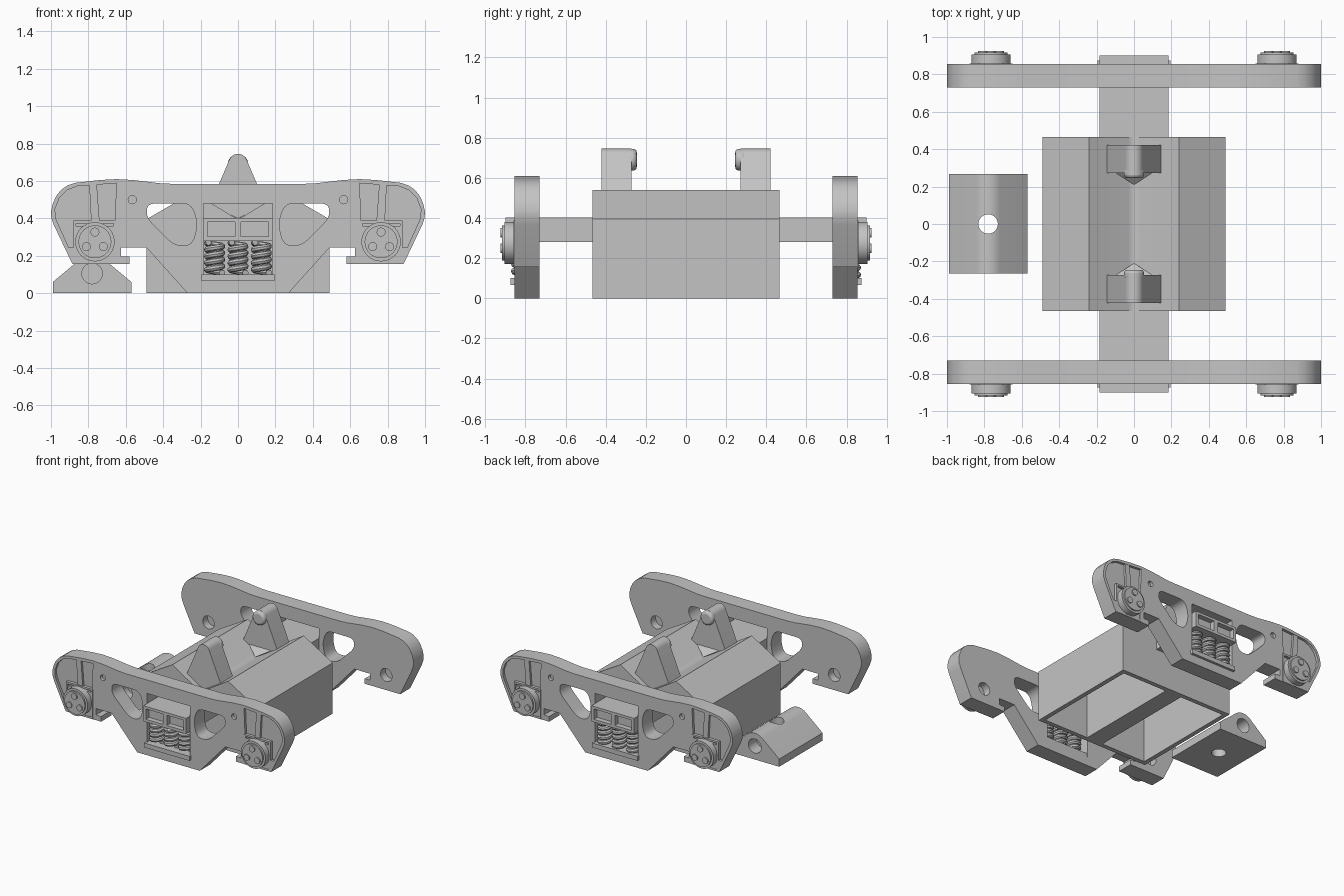
import bpy, bmesh, math
from mathutils import Matrix, Vector

if "Cube" in bpy.data.objects:
    bpy.data.objects.remove(bpy.data.objects["Cube"])

steel = bpy.data.materials.new("grey_steel")
steel.diffuse_color = (0.55, 0.55, 0.55, 1)
steel.use_nodes = True
steel.node_tree.nodes["Principled BSDF"].inputs["Base Color"].default_value = steel.diffuse_color


def finish(name, bm):
    bmesh.ops.recalc_face_normals(bm, faces=bm.faces[:])
    if bm.calc_volume(signed=True) < 0:
        bmesh.ops.reverse_faces(bm, faces=bm.faces[:])
    me = bpy.data.meshes.new(name)
    bm.to_mesh(me)
    bm.free()
    me.materials.append(steel)
    ob = bpy.data.objects.new(name, me)
    bpy.context.collection.objects.link(ob)
    return ob


def prism(name, pts, y0, y1):
    """Extrude an (x, z) outline from y0 to y1."""
    bm = bmesh.new()
    a = [bm.verts.new((x, y0, z)) for x, z in pts]
    b = [bm.verts.new((x, y1, z)) for x, z in pts]
    bm.faces.new(a)
    bm.faces.new(b[::-1])
    for i in range(len(a)):
        bm.faces.new((a[i - 1], b[i - 1], b[i], a[i]))
    return finish(name, bm)


def box(name, x0, x1, y0, y1, z0, z1):
    return prism(name, [(x0, z0), (x1, z0), (x1, z1), (x0, z1)], y0, y1)


def arc(cx, cz, r, a0, a1, n):
    return [(cx + r * math.cos(math.radians(a0 + (a1 - a0) * i / n)),
             cz + r * math.sin(math.radians(a0 + (a1 - a0) * i / n))) for i in range(n + 1)]


def disc(name, x, z, r, y0, y1, n=32):
    return prism(name, arc(x, z, r, 0, 360 - 360 / n, n - 1), y0, y1)


def mirrored(half):
    """Complete a right-hand outline with its mirror image."""
    return half + [(-x, z) for x, z in reversed(half) if abs(x) > 1e-6]


def flip(pts, m):
    return [(m * x, z) for x, z in pts]


def rounded(corners, r, n=6):
    """Round every corner of a polygon with a quadratic blend."""
    out = []
    for i, c in enumerate(corners):
        c = Vector(c)
        p, q = Vector(corners[i - 1]) - c, Vector(corners[(i + 1) % len(corners)]) - c
        a = c + p.normalized() * min(r, p.length * 0.45)
        b = c + q.normalized() * min(r, q.length * 0.45)
        for k in range(n + 1):
            t = k / n
            out.append(tuple(a * (1 - t) ** 2 + c * 2 * t * (1 - t) + b * t * t))
    return out


def cut(ob, cutters):
    """Subtract the cutters one by one, then remove them."""
    for c in cutters:
        m = ob.modifiers.new("cut", "BOOLEAN")
        m.operation, m.solver, m.object = "DIFFERENCE", "EXACT", c
        bpy.context.view_layer.update()
        dg = bpy.context.evaluated_depsgraph_get()
        me = bpy.data.meshes.new_from_object(ob.evaluated_get(dg))
        ob.modifiers.clear()
        if len(me.polygons) > 5:
            ob.data = me
        bpy.data.objects.remove(c)


def spring(name, x, y, z0, z1, r, wire, turns):
    cu = bpy.data.curves.new(name, "CURVE")
    cu.dimensions, cu.bevel_depth, cu.bevel_resolution, cu.use_fill_caps = "3D", wire, 2, True
    n = int(turns * 16)
    sp = cu.splines.new("POLY")
    sp.points.add(n)
    for i, p in enumerate(sp.points):
        a = 2 * math.pi * turns * i / n
        p.co = (x + r * math.cos(a), y + r * math.sin(a), z0 + (z1 - z0) * i / n, 1)
    tmp = bpy.data.objects.new(name + "_path", cu)
    bpy.context.collection.objects.link(tmp)
    me = bpy.data.meshes.new_from_object(tmp.evaluated_get(bpy.context.evaluated_depsgraph_get()))
    bpy.data.objects.remove(tmp)
    me.materials.clear()
    me.materials.append(steel)
    bpy.context.collection.objects.link(bpy.data.objects.new(name, me))


# Outlines (right half)
end_curve = [(0.87, 0.59), (0.91, 0.577), (0.945, 0.553), (0.972, 0.52),
             (0.99, 0.48), (1.0, 0.435), (0.997, 0.40), (0.985, 0.365)]
frame_half = ([(0, 0.585), (0.36, 0.585), (0.42, 0.588), (0.56, 0.605), (0.65, 0.61), (0.74, 0.605)]
              + end_curve + [(0.885, 0.155), (0.58, 0.155), (0.58, 0.195), (0.625, 0.195),
                             (0.625, 0.245), (0.49, 0.245), (0.27, 0), (0, 0)])
opening = rounded([(0.25, 0.48), (0.485, 0.48), (0.49, 0.405), (0.34, 0.255), (0.245, 0.255),
                   (0.215, 0.37)], 0.05)
recess = [(0.66, 0.36), (0.65, 0.588), (0.86, 0.572), (0.915, 0.55), (0.955, 0.51),
          (0.978, 0.45), (0.975, 0.40), (0.905, 0.245), (0.87, 0.245), (0.87, 0.36)]
AX, AZ = 0.765, 0.272

for s, side in ((-1, "front"), (1, "rear")):
    # Side frame with its openings, end recesses and axle sockets
    frame = prism(side + "_side_frame", mirrored(frame_half), s * 0.73, s * 0.855)
    cutters = [box("cut_window", -0.185, 0.185, s * 0.6, s * 0.95, 0.07, 0.48)]
    for m in (-1, 1):
        cutters += [prism("cut_opening", flip(opening, m), s * 0.6, s * 0.95),
                    prism("cut_recess", flip(recess, m), s * 0.835, s * 0.95),
                    disc("cut_socket", m * AX, AZ, 0.05, s * 0.65, s * 0.79, 24),
                    disc("cut_bolt_hole", m * 0.565, 0.50, 0.022, s * 0.83, s * 0.95, 16)]
    cut(frame, cutters)

    for m, hand in ((-1, "left"), (1, "right")):
        tag = side + "_" + hand + "_"
        # Axle box: square housing, round cover, cap and three bolts
        hous = box(tag + "axle_housing", m * AX - 0.115, m * AX + 0.115, s * 0.80, s * 0.858, 0.156, 0.388)
        cut(hous, [box("cut_housing", m * AX - 0.1, m * AX + 0.1, s * 0.84, s * 0.95, 0.17, 0.374)])
        disc(tag + "axle_cover", m * AX, AZ + 0.003, 0.105, s * 0.82, s * 0.905)
        disc(tag + "axle_cap", m * AX, AZ + 0.003, 0.088, s * 0.90, s * 0.916)
        for k in range(3):
            a = math.radians(90 + 120 * k)
            disc(tag + "axle_bolt", m * AX + 0.052 * math.cos(a), AZ + 0.003 + 0.052 * math.sin(a),
                 0.024, s * 0.91, s * 0.925, 16)
        # Rib above the axle box
        prism(tag + "rib", flip([(0.74, 0.38), (0.785, 0.38), (0.795, 0.578), (0.755, 0.582)], m),
              s * 0.82, s * 0.852)

    # Bolster arm with two pockets in its end
    arm = box(side + "_bolster_arm", -0.184, 0.184, s * 0.44, s * 0.90, 0.28, 0.402)
    cut(arm, [box("cut_pocket", c - 0.073, c + 0.073, s * 0.86, s * 0.95, 0.302, 0.382)
              for c in (-0.09, 0.09)])
    # Spring shelf and springs
    box(side + "_spring_shelf", -0.195, 0.195, s * 0.735, s * 0.875, 0.065, 0.10)
    for x in (-0.125, 0, 0.125):
        spring(side + "_spring", x, s * 0.815, 0.108, 0.272, 0.04, 0.017, 4.6)

    # Pivot prong standing in the trough
    prong = [(0.0, 0.40), (0.15, 0.47)] + arc(0, 0.695, 0.05, 22, 158, 12) + [(-0.15, 0.47)]
    prism(side + "_prong", prong, s * 0.272, s * 0.422)
    # Knob with a softened inner end
    knob = disc(side + "_prong_knob", 0, 0.69, 0.054, s * 0.30, s * 0.245)
    bv = knob.modifiers.new("soft_end", "BEVEL")
    bv.width, bv.segments, bv.limit_method = 0.018, 3, "ANGLE"
    # Sloped foot of the prong
    bm = bmesh.new()
    for p in ((-0.1, 0.275, 0.46), (0.1, 0.275, 0.46), (0, 0.21, 0.405), (0, 0.275, 0.39)):
        bm.verts.new((p[0], s * p[1], p[2]))
    bmesh.ops.convex_hull(bm, input=bm.verts[:])
    finish(side + "_prong_foot", bm)

# Central body: V-shaped trough on top, two hollow bays open underneath
body_half = [(0, 0.403), (0.015, 0.405), (0.03, 0.412), (0.24, 0.54), (0.49, 0.395), (0.49, 0)]
body = prism("body", mirrored(body_half), -0.465, 0.465)
bay = [(0.07, -0.1), (0.455, -0.1), (0.455, 0.37), (0.24, 0.495), (0.07, 0.39)]
cut(body, [prism("cut_bay", flip(bay, m), -0.43, 0.43) for m in (-1, 1)])

# Coupling block: rounded ridge, cross bore at both ends, vertical through hole
bx = -0.78
profile = ([(bx - 0.21, 0), (bx + 0.21, 0), (bx + 0.21, 0.06)]
           + arc(bx, 0.105, 0.1, 52, 128, 12) + [(bx - 0.21, 0.06)])
block = prism("coupling_block", profile, -0.265, 0.268)
pin = disc("cut_pin", 0, 0, 0.052, -0.5, 0.5)
pin.data.transform(Matrix.Translation((bx, 0, 0)) @ Matrix.Rotation(math.pi / 2, 4, "X"))
cut(block, [pin] + [disc("cut_bore", bx, 0.105, 0.055, s * 0.165, s * 0.4) for s in (-1, 1)])

# Smooth the curved surfaces, keep the edges crisp
bpy.ops.object.select_all(action="SELECT")
bpy.context.view_layer.objects.active = body
bpy.ops.object.shade_smooth_by_angle(angle=math.radians(30))
